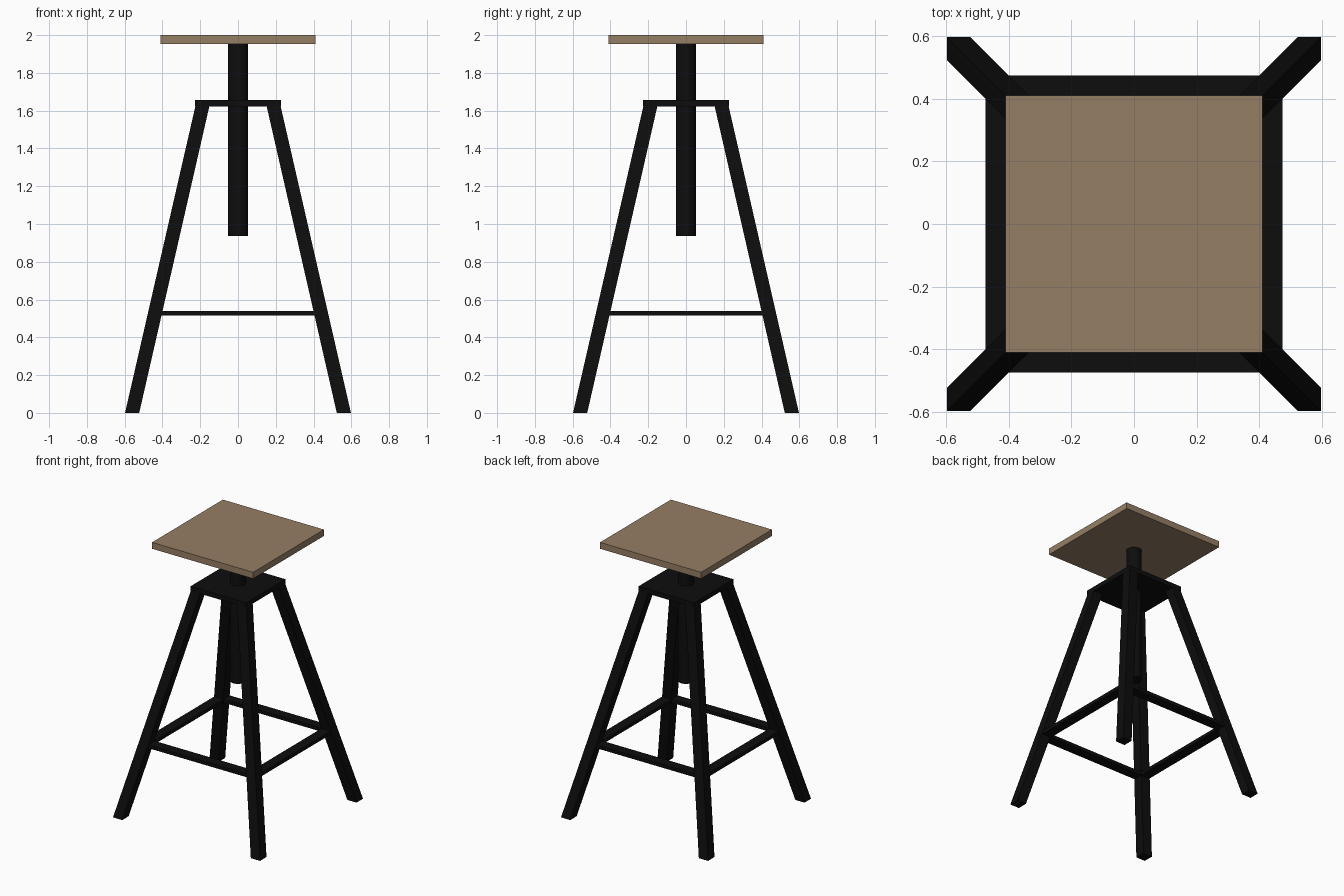
import bpy, bmesh

if "Cube" in bpy.data.objects:
    bpy.data.objects.remove(bpy.data.objects["Cube"])


def material(name, color):
    m = bpy.data.materials.new(name)
    m.diffuse_color = color
    m.use_nodes = True
    m.node_tree.nodes["Principled BSDF"].inputs["Base Color"].default_value = m.diffuse_color
    return m


black = material("black_metal", (0.004, 0.004, 0.004, 1))
wood = material("wood", (0.30, 0.21, 0.13, 1))


def finish(name, bm, mat):
    bmesh.ops.recalc_face_normals(bm, faces=bm.faces)
    me = bpy.data.meshes.new(name)
    bm.to_mesh(me)
    bm.free()
    me.materials.append(mat)
    ob = bpy.data.objects.new(name, me)
    bpy.context.collection.objects.link(ob)
    return ob


def square(bm, a, b, c, d, z):
    return [bm.verts.new((x, y, z)) for x, y in ((a, c), (b, c), (b, d), (a, d))]


def bridge(bm, lower, upper):
    for i in range(4):
        j = (i + 1) % 4
        bm.faces.new((lower[i], lower[j], upper[j], upper[i]))


def loft(name, sections, mat):
    """Solid through stacked axis-aligned rectangles (x0, x1, y0, y1, z)."""
    bm = bmesh.new()
    rings = [square(bm, *s) for s in sections]
    for lo, hi in zip(rings, rings[1:]):
        bridge(bm, lo, hi)
    bm.faces.new(rings[0])
    bm.faces.new(rings[-1])
    return finish(name, bm, mat)


def slab(name, h, z0, z1, mat):
    return loft(name, [(-h, h, -h, h, z) for z in (z0, z1)], mat)


# Square seat and the plate that carries the column
slab("seat", 0.411, 1.953, 2.0, wood)
slab("top_plate", 0.227, 1.622, 1.656, black)

# Splayed legs with level feet
for sy, end in ((-1, "front"), (1, "back")):
    for sx, side in ((-1, "left"), (1, "right")):
        secs = []
        for inner, outer, z in ((0.523, 0.598, 0.0), (0.152, 0.226, 1.622)):
            secs.append((sx * inner, sx * outer, sy * inner, sy * outer, z))
        loft(f"{end}_{side}_leg", secs, black)

# Flat mitred footrest frame
bm = bmesh.new()
loops = [square(bm, -h, h, -h, h, z) for h, z in
         ((0.474, 0.515), (0.474, 0.54), (0.40, 0.54), (0.40, 0.515))]
for k in range(4):
    bridge(bm, loops[k], loops[(k + 1) % 4])
finish("footrest_frame", bm, black)

# Round height-adjusting column
bpy.ops.mesh.primitive_cylinder_add(vertices=32, radius=0.053, depth=1.018,
                                    location=(0, 0, 1.446))
column = bpy.context.object
column.name = "column"
column.data.materials.append(black)
bpy.ops.object.shade_smooth_by_angle()
